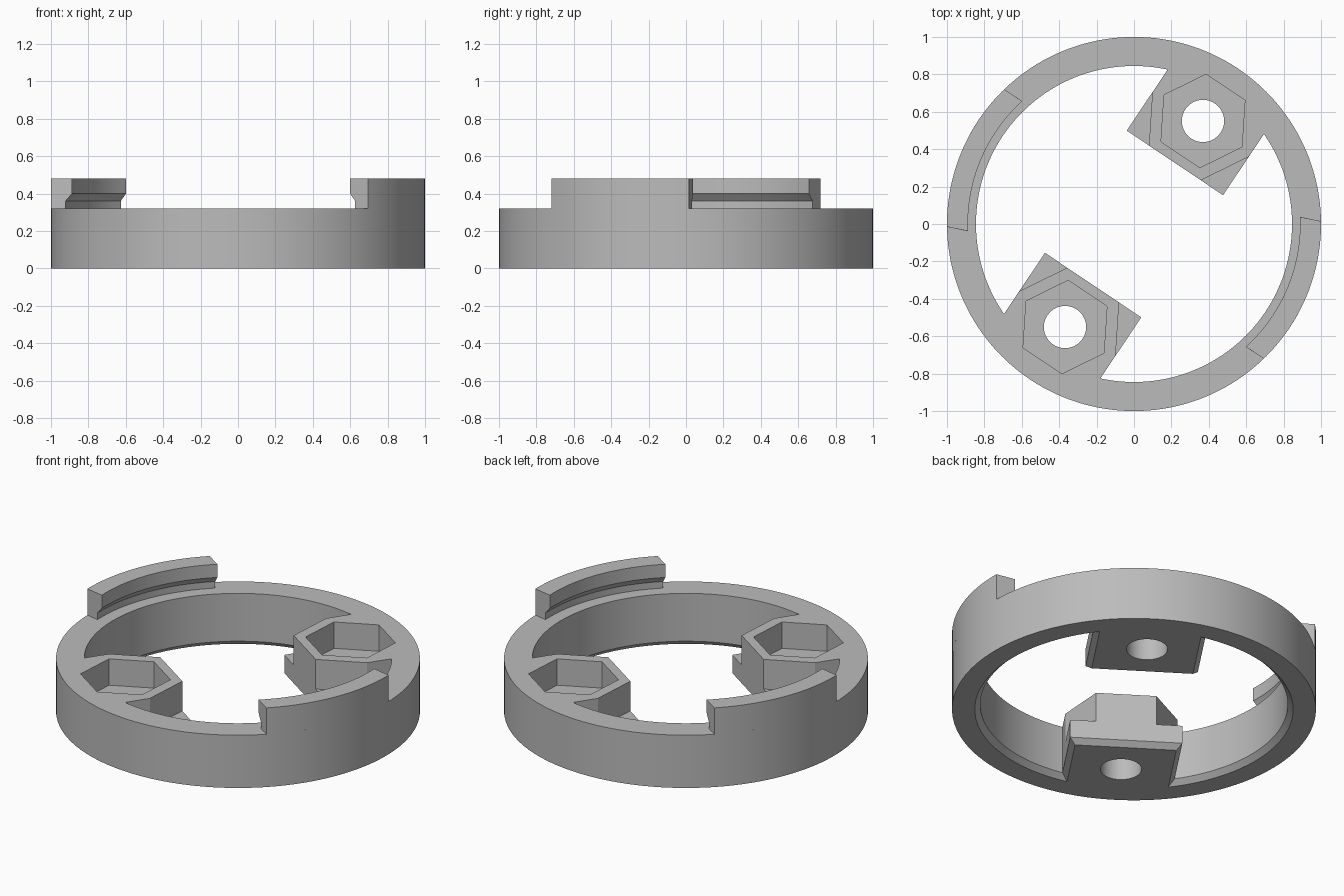
import bpy, bmesh
from math import radians, cos, sin, pi
from mathutils import Matrix

cube = bpy.data.objects.get("Cube")
if cube:
    bpy.data.objects.remove(cube, do_unlink=True)

grey = bpy.data.materials.new("plain grey")
grey.use_nodes = True
colour = (0.5, 0.5, 0.5, 1)
grey.diffuse_color = colour
grey.node_tree.nodes["Principled BSDF"].inputs["Base Color"].default_value = colour

HEIGHT, CHAMFER, PAD_ANGLE = 0.32, 0.03, radians(56.2)
HOLE_DIST = 0.663


def finish(name, bm):
    bmesh.ops.recalc_face_normals(bm, faces=bm.faces)
    mesh = bpy.data.meshes.new(name)
    bm.to_mesh(mesh)
    bm.free()
    obj = bpy.data.objects.new(name, mesh)
    bpy.context.collection.objects.link(obj)
    mesh.materials.append(grey)
    return obj


def loft(name, loops, cyclic=False):
    """Skin equal-length point loops; close into a torus or cap both ends."""
    bm = bmesh.new()
    rows = [[bm.verts.new(p) for p in loop] for loop in loops]
    n = len(rows[0])
    pairs = list(zip(rows, rows[1:])) + ([(rows[-1], rows[0])] if cyclic else [])
    for a, b in pairs:
        for i in range(n):
            j = (i + 1) % n
            bm.faces.new((a[i], a[j], b[j], b[i]))
    if not cyclic:
        bm.faces.new(rows[0])
        bm.faces.new(rows[-1])
    return finish(name, bm)


def at_z(points, z):
    return [(x, y, z) for x, y in points]


def polygon(sides, radius):
    return [(radius * cos(2 * pi * i / sides), HOLE_DIST + radius * sin(2 * pi * i / sides))
            for i in range(sides)]


def polar(r, a, z):
    return (r * cos(a), r * sin(a), z)


def place(obj, angle):
    obj.data.transform(Matrix.Rotation(angle, 4, 'Z'))
    return obj


def combine(target, tool, operation):
    mod = target.modifiers.new(tool.name, 'BOOLEAN')
    mod.operation, mod.solver, mod.object = operation, 'EXACT', tool
    bpy.context.view_layer.objects.active = target
    bpy.ops.object.modifier_apply(modifier=mod.name)
    bpy.data.objects.remove(tool, do_unlink=True)


# Ring with a chamfer on the lower inside edge
INNER = 0.845
ring_profile = [(1, 0), (1, HEIGHT), (INNER, HEIGHT), (INNER, CHAMFER), (INNER + CHAMFER, 0)]
SEG = 160
ring = loft("base_ring", [[polar(r, 2 * pi * k / SEG, z) for r, z in ring_profile]
                          for k in range(SEG)], cyclic=True)

# Two mounting pads: low plate, cut-corner boss, hex pocket and through hole
W, FRONT, BACK, PLATE, FLOOR = 0.31, 0.393, 0.9, 0.14, 0.16


def rectangle(inset):
    w, f = W - inset, FRONT + inset
    return [(-w, f), (w, f), (w, BACK), (-w, BACK)]


boss_outline = [(-0.167, FRONT), (0.167, FRONT), (W, 0.64), (W, BACK), (-W, BACK), (-W, 0.64)]
for turn in (0, pi):
    angle = PAD_ANGLE - pi / 2 + turn
    plate = loft("pad_plate", [at_z(rectangle(CHAMFER), 0), at_z(rectangle(0), CHAMFER),
                               at_z(rectangle(0), PLATE)])
    boss = loft("pad_boss", [at_z(boss_outline, 0.08), at_z(boss_outline, HEIGHT)])
    combine(plate, boss, 'UNION')
    combine(ring, place(plate, angle), 'UNION')
    pocket = loft("hex_pocket", [at_z(polygon(6, 0.25), FLOOR), at_z(polygon(6, 0.25), 0.6)])
    combine(ring, place(pocket, angle), 'DIFFERENCE')
    hole = loft("bolt_hole", [at_z(polygon(48, 0.113), -0.1), at_z(polygon(48, 0.113), 0.6)])
    combine(ring, place(hole, angle), 'DIFFERENCE')

# Two raised tabs, undercut inside, with slightly flared ends
TOP, LIP, NECK = 0.48, 0.888, 0.922
tab_profile = [(1, HEIGHT), (1, TOP), (LIP, TOP), (LIP, 0.4), (NECK, 0.36), (NECK, HEIGHT)]
STEPS = 24


def tab_section(t):
    return [polar(r, radians(-22.6 + t * (23.45 + 14.3 * (1 - r))), z) for r, z in tab_profile]


tabs = []
for name, turn in (("left_tab", 0), ("right_tab", pi)):
    tab = loft(name, [tab_section(2 * k / STEPS - 1) for k in range(STEPS + 1)])
    tabs.append(place(tab, turn))

# Smooth curved walls, crisp edges
for obj in [ring] + tabs:
    bpy.ops.object.select_all(action='DESELECT')
    obj.select_set(True)
    bpy.context.view_layer.objects.active = obj
    bpy.ops.object.shade_smooth_by_angle(angle=radians(25))
